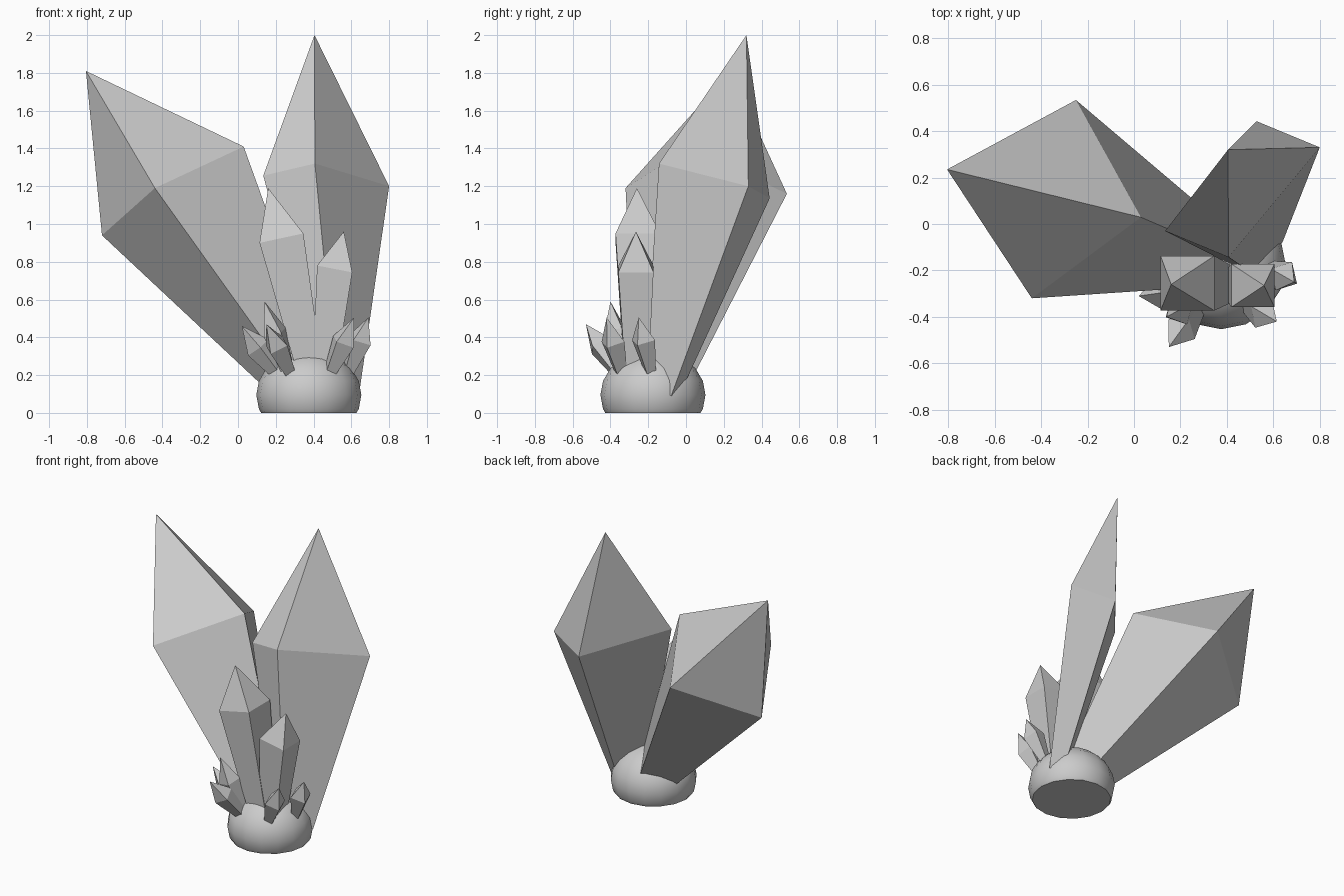
import bpy, bmesh
from mathutils import Vector

if "Cube" in bpy.data.objects:
    bpy.data.objects.remove(bpy.data.objects["Cube"])


def crystal(name, tip, mid, base, a, b, k):
    """Four-sided shard: corners at mid +-a and mid +-b, tapering to k at the base."""
    tip, mid, base, a, b = map(Vector, (tip, mid, base, a, b))
    bm = bmesh.new()
    corners = (a, b, -a, -b)
    top = bm.verts.new(tip)
    ring = [bm.verts.new(mid + c) for c in corners]
    foot = [bm.verts.new(base + c * k) for c in corners]
    for i in range(4):
        j = (i + 1) % 4
        bm.faces.new((ring[i], ring[j], top))
        bm.faces.new((foot[i], foot[j], ring[j], ring[i]))
    bm.faces.new(foot[::-1])
    bmesh.ops.recalc_face_normals(bm, faces=bm.faces)
    me = bpy.data.meshes.new(name)
    bm.to_mesh(me)
    bm.free()
    ob = bpy.data.objects.new(name, me)
    bpy.context.collection.objects.link(ob)


# Rounded base stone, cut flat at the ground
bpy.ops.mesh.primitive_uv_sphere_add(segments=16, ring_count=10, radius=1)
stone = bpy.context.object
stone.name = "base_stone"
bm = bmesh.new()
bm.from_mesh(stone.data)
bmesh.ops.scale(bm, vec=(0.278, 0.278, 0.24), verts=bm.verts)
bmesh.ops.translate(bm, vec=(0.375, -0.175, 0.095), verts=bm.verts)
bmesh.ops.bisect_plane(bm, geom=bm.verts[:] + bm.edges[:] + bm.faces[:],
                       plane_co=(0, 0, 0), plane_no=(0, 0, -1), clear_outer=True)
bmesh.ops.holes_fill(bm, edges=[e for e in bm.edges if e.is_boundary])
bmesh.ops.recalc_face_normals(bm, faces=bm.faces)
bm.to_mesh(stone.data)
bm.free()
bpy.ops.object.shade_smooth_by_angle(angle=0.7)

# Two large blades
crystal("large_crystal_right", (0.405, 0.32, 2.0), (0.467, 0.15, 1.228),
        (0.54, -0.132, 0.1), (0.333, 0.18, -0.028), (-0.06, -0.293, 0.092), 0.3)
crystal("large_crystal_left", (-0.805, 0.235, 1.81), (-0.345, 0.107, 1.175),
        (0.365, -0.14, 0.1), (-0.375, 0.078, -0.235), (-0.095, -0.427, 0.015), 0.3)

# Two medium crystals
crystal("medium_crystal_left", (0.16, -0.26, 1.19), (0.23, -0.255, 0.925),
        (0.385, -0.26, 0.2), (0.116, 0.118, 0.025), (0.116, -0.118, 0.025), 0.55)
crystal("medium_crystal_right", (0.56, -0.265, 0.96), (0.512, -0.265, 0.762),
        (0.455, -0.26, 0.2), (0.093, 0.093, -0.018), (0.093, -0.093, -0.018), 0.65)

# Small shards around the front rim: tip, base
shards = [((0.02, -0.31, 0.46), (0.23, -0.28, 0.19)),
          ((0.14, -0.40, 0.59), (0.27, -0.33, 0.20)),
          ((0.15, -0.53, 0.47), (0.28, -0.35, 0.20)),
          ((0.615, -0.42, 0.505), (0.48, -0.34, 0.20)),
          ((0.69, -0.25, 0.505), (0.585, -0.19, 0.22))]
for i, (tip, base) in enumerate(shards):
    tip, base = Vector(tip), Vector(base)
    axis = (tip - base).normalized()
    side = axis.cross(Vector((0, 0, 1))).normalized()
    up = side.cross(axis)
    crystal(f"small_crystal_{i + 1}", tip, base.lerp(tip, 0.58), base,
            side * 0.07, up * 0.07, 0.5)
